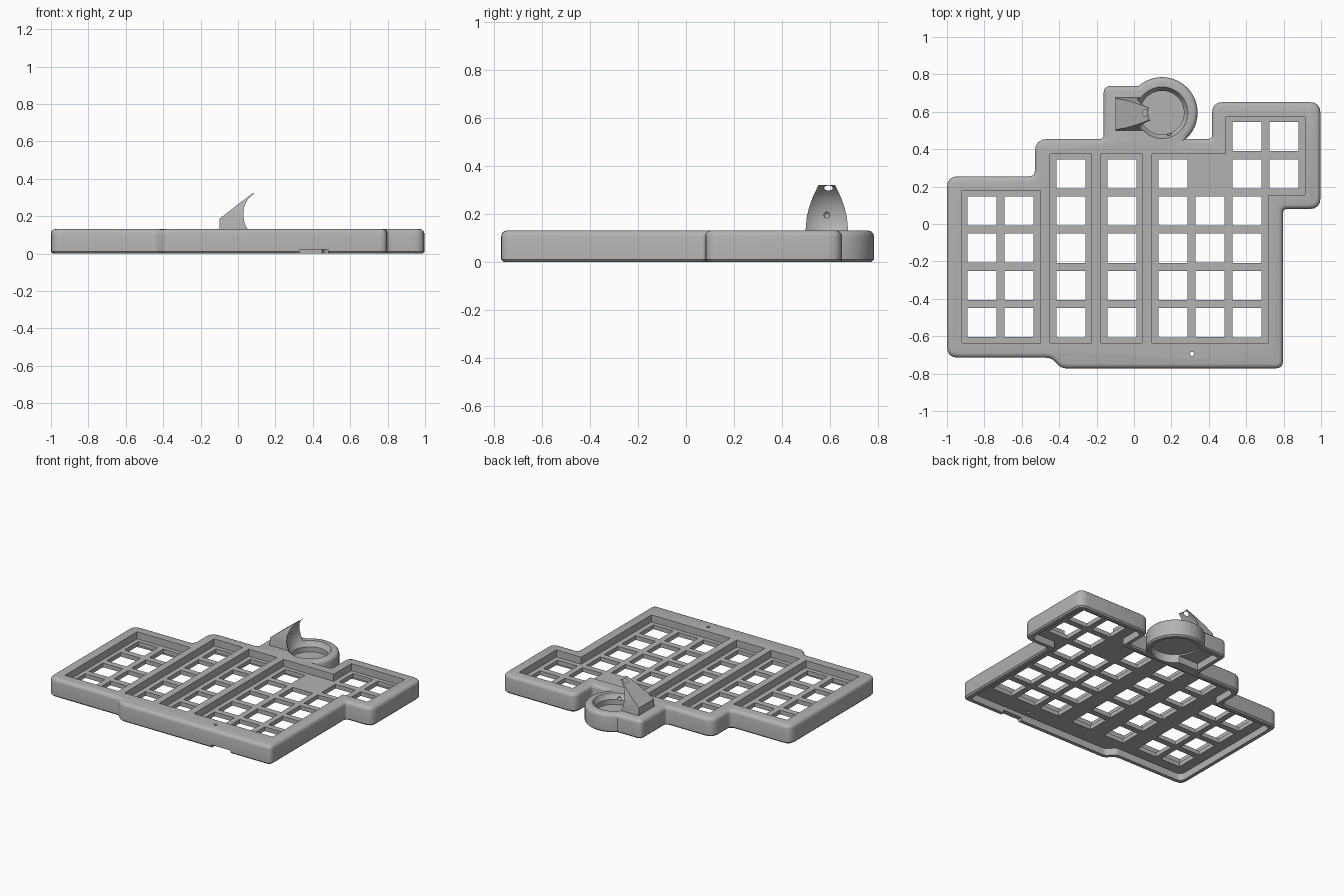
import bpy, bmesh, math
from mathutils import Vector, Matrix

if "Cube" in bpy.data.objects:
    bpy.data.objects.remove(bpy.data.objects["Cube"], do_unlink=True)

grey = bpy.data.materials.new("matte grey")
grey.use_nodes = True
COLOUR = (0.45, 0.45, 0.45, 1)
grey.diffuse_color = COLOUR
grey.node_tree.nodes["Principled BSDF"].inputs["Base Color"].default_value = COLOUR

TOP, PLATE_TOP, PLATE_LOW, WALL = 0.135, 0.08, 0.05, 0.035
BALL = Vector((0.15, 0.595, 0.19))
BALL_R, RING_R = 0.15, 0.19


def make_object(name, bm):
    bmesh.ops.recalc_face_normals(bm, faces=bm.faces)
    mesh = bpy.data.meshes.new(name)
    bm.to_mesh(mesh)
    bm.free()
    mesh.materials.append(grey)
    obj = bpy.data.objects.new(name, mesh)
    bpy.context.collection.objects.link(obj)
    return obj


def prism(bm, points, low, high):
    face = bm.faces.new([bm.verts.new((x, y, low)) for x, y in points])
    ext = bmesh.ops.extrude_face_region(bm, geom=[face])["geom"]
    bmesh.ops.translate(bm, vec=(0, 0, high - low),
                        verts=[v for v in ext if isinstance(v, bmesh.types.BMVert)])


def rect(x0, x1, y0, y1):
    return [(x0, y0), (x1, y0), (x1, y1), (x0, y1)]


def circle(cx, cy, r, n=64):
    return [(cx + r * math.cos(math.tau * i / n), cy + r * math.sin(math.tau * i / n))
            for i in range(n)]


def fillet(corners, steps=4):
    """Round each (x, y, radius) corner with a quadratic curve."""
    out = []
    for i, (x, y, r) in enumerate(corners):
        p = Vector((x, y))
        if r == 0:
            out.append((x, y))
            continue
        a = p + (Vector(corners[i - 1][:2]) - p).normalized() * r
        b = p + (Vector(corners[(i + 1) % len(corners)][:2]) - p).normalized() * r
        for k in range(steps + 1):
            t = k / steps
            out.append(tuple(a * (1 - t) ** 2 + p * 2 * t * (1 - t) + b * t * t))
    return out


def inset(corners, d):
    """Mitred inward offset of a counter-clockwise outline."""
    out = []
    for i, (x, y, r) in enumerate(corners):
        p = Vector((x, y))
        u = (p - Vector(corners[i - 1][:2])).normalized()
        v = (Vector(corners[(i + 1) % len(corners)][:2]) - p).normalized()
        n1, n2 = Vector((-u.y, u.x)), Vector((-v.y, v.x))
        q = p + (n1 + n2) * d / (1 + n1.dot(n2))
        out.append((q.x, q.y, r * 0.7))
    return out


def cut(target, bm):
    cutter = make_object("cutter", bm)
    cutter.hide_render = True
    mod = target.modifiers.new("cut", "BOOLEAN")
    mod.operation, mod.solver, mod.object = "DIFFERENCE", "EXACT", cutter
    bpy.context.view_layer.objects.active = target
    bpy.ops.object.modifier_apply(modifier=mod.name)
    bpy.data.objects.remove(cutter, do_unlink=True)


def ball_cutter():
    bm = bmesh.new()
    bmesh.ops.create_uvsphere(bm, u_segments=64, v_segments=32, radius=BALL_R,
                              matrix=Matrix.Translation(BALL))
    return bm


# Case outline, counter-clockwise
front_right = [(-1, -0.715, 0.06), (-0.44, -0.715, 0.03), (-0.39, -0.772, 0.03),
               (0.797, -0.772, 0.04), (0.797, 0.08, 0.02), (0.997, 0.08, 0.06),
               (0.997, 0.652, 0.06), (0.417, 0.652, 0.06), (0.417, 0.455, 0.02)]
back_left = [(-0.53, 0.455, 0.07), (-0.53, 0.255, 0.03), (-1, 0.255, 0.06)]
start = math.asin((0.455 - BALL.y) / RING_R)
end = math.pi - math.asin((0.738 - BALL.y) / RING_R)
arc = [(BALL.x + RING_R * math.cos(a), BALL.y + RING_R * math.sin(a), 0)
       for a in [start + (end - start) * k / 32 for k in range(33)]]
neck = [(-0.163, 0.738, 0.04), (-0.163, 0.455, 0.02)]

# Case body with rounded top and softened bottom edge
bm = bmesh.new()
prism(bm, fillet(front_right + arc + neck + back_left), 0.004, TOP)
for z, size, seg in ((TOP, 0.025, 3), (0.004, 0.01, 1)):
    edges = [e for e in bm.edges if all(abs(v.co.z - z) < 1e-5 for v in e.verts)]
    bmesh.ops.bevel(bm, geom=edges, offset=size, segments=seg, profile=0.5,
                    affect="EDGES", clamp_overlap=False)
bmesh.ops.translate(bm, verts=bm.verts, vec=(0, 0, -0.004))
case = make_object("keyboard_case", bm)

# Recessed key wells
bm = bmesh.new()
for box in ((-0.92, -0.5, -0.635, 0.178), (-0.45, -0.227, -0.635, 0.375),
            (-0.176, 0.045, -0.635, 0.375)):
    prism(bm, rect(*box), PLATE_TOP, 0.3)
prism(bm, [(0.097, -0.635), (0.718, -0.635), (0.718, 0.155), (0.914, 0.155),
           (0.914, 0.573), (0.492, 0.573), (0.492, 0.375), (0.097, 0.375)], PLATE_TOP, 0.3)
cut(case, bm)

# Hollow underside
bm = bmesh.new()
prism(bm, fillet(inset(front_right + back_left, WALL)), -0.1, PLATE_LOW)
cut(case, bm)
bm = bmesh.new()
prism(bm, rect(-0.125, 0.06, 0.49, 0.7), -0.1, PLATE_LOW)
cut(case, bm)

# Square switch holes: column centre, top row centre, count
bm = bmesh.new()
PITCH, HALF = 0.199, 0.078
for x, y, rows in ((-0.812, 0.07, 4), (-0.614, 0.07, 4), (-0.337, 0.268, 5),
                   (-0.065, 0.268, 5), (0.208, 0.268, 5), (0.406, 0.07, 4),
                   (0.604, 0.467, 6), (0.802, 0.467, 2)):
    for row in range(rows):
        c = y - row * PITCH
        prism(bm, rect(x - HALF, x + HALF, c - HALF, c + HALF), -0.1, 0.2)
prism(bm, circle(0.31, -0.694, 0.011, 16), -0.1, 0.3)
cut(case, bm)

# Cable notch in the front wall
bm = bmesh.new()
prism(bm, rect(0.33, 0.48, -0.9, -0.7), -0.1, 0.022)
cut(case, bm)

# Ball socket: spherical cup, through hole and wider pocket below
cut(case, ball_cutter())
for r, high in ((0.117, 0.3), (0.158, 0.06)):
    bm = bmesh.new()
    prism(bm, circle(BALL.x, BALL.y, r), -0.1, high)
    cut(case, bm)

# Ball guard: tapering fin hollowed by the ball
bm = bmesh.new()
levels = [(-0.1, 0.12, 0.09), (-0.1, 0.185, 0.084), (-0.045, 0.228, 0.074),
          (0.005, 0.267, 0.06), (0.045, 0.297, 0.046), (0.075, 0.32, 0.035)]
rings = []
for back, z, half in levels:
    front = 0.06 if z < TOP else 0.088
    rings.append([bm.verts.new((x, 0.588 + s * half, z))
                  for x, s in ((back, -1), (front, -1), (front, 1), (back, 1))])
for a, b in zip(rings, rings[1:]):
    for k in range(4):
        bm.faces.new((a[k], a[(k + 1) % 4], b[(k + 1) % 4], b[k]))
bm.faces.new(rings[0])
bm.faces.new(rings[-1])
guard = make_object("ball_guard", bm)
cut(guard, ball_cutter())

# Small bearing seats around the socket
for obj, spots in ((guard, [(0.002, 0.588, 0.195)]),
                   (case, [(0.19, 0.71, 0.1), (0.19, 0.478, 0.1)])):
    bm = bmesh.new()
    for spot in spots:
        bmesh.ops.create_uvsphere(bm, u_segments=16, v_segments=8, radius=0.013,
                                  matrix=Matrix.Translation(spot))
    cut(obj, bm)

# Smooth curves, keep edges sharp
for obj in (case, guard):
    bpy.ops.object.select_all(action="DESELECT")
    obj.select_set(True)
    bpy.context.view_layer.objects.active = obj
    bpy.ops.object.shade_smooth_by_angle(angle=math.radians(35))
